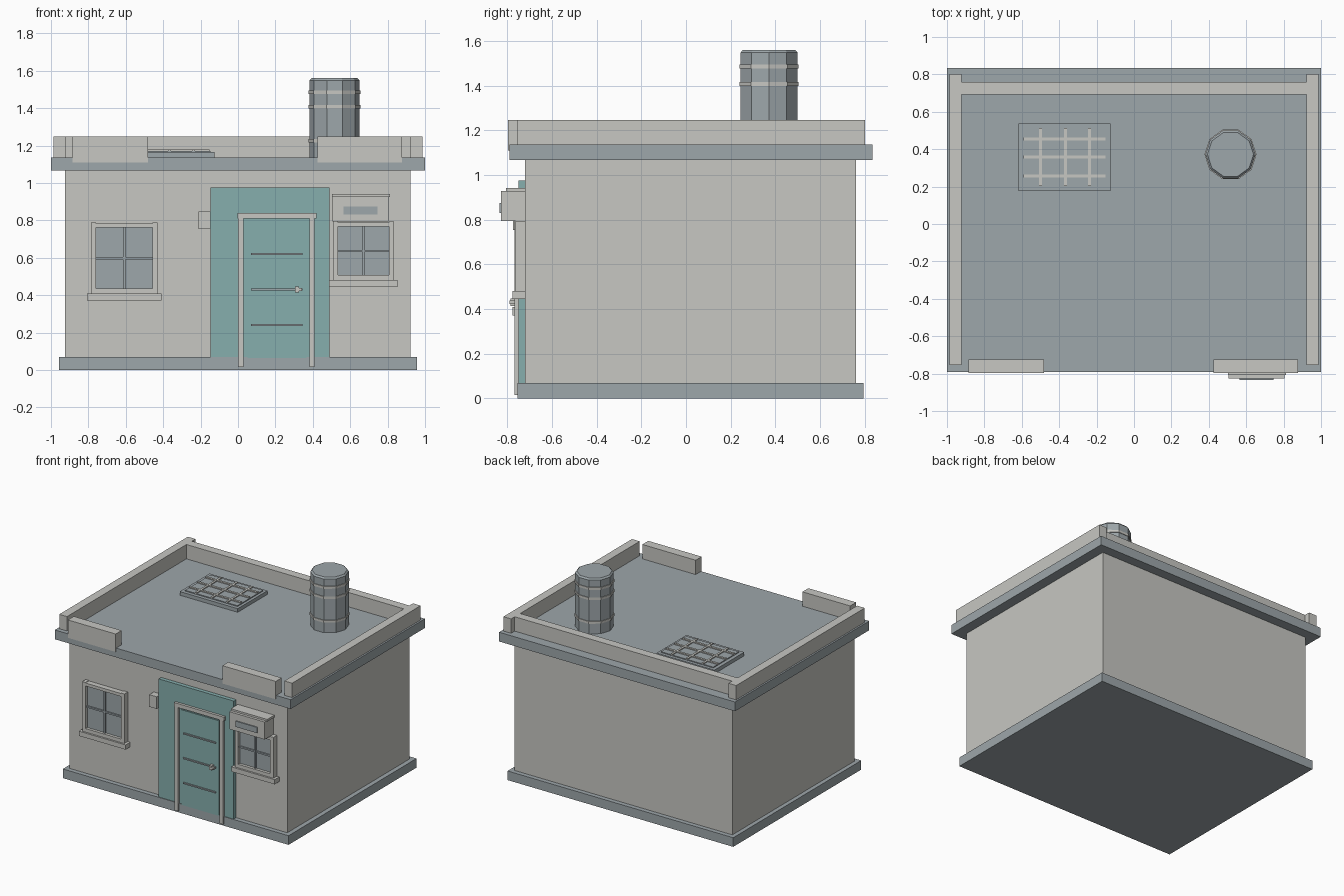
import bpy, bmesh, math

if "Cube" in bpy.data.objects:
    bpy.data.objects.remove(bpy.data.objects["Cube"])

def material(name, rgb):
    m = bpy.data.materials.new(name)
    m.diffuse_color = (*rgb, 1.0)
    m.use_nodes = True
    m.node_tree.nodes["Principled BSDF"].inputs["Base Color"].default_value = m.diffuse_color
    return m

CREAM = material("cream plaster", (0.57, 0.57, 0.54))
GREY = material("slate grey", (0.34, 0.385, 0.405))
TEAL = material("teal paint", (0.24, 0.425, 0.42))

def finish(name, bm, mat):
    me = bpy.data.meshes.new(name)
    bm.to_mesh(me)
    bm.free()
    me.materials.append(mat)
    ob = bpy.data.objects.new(name, me)
    bpy.context.collection.objects.link(ob)
    return ob

def box(name, x, y, z, mat):
    """Box from (min, max) ranges on each axis."""
    bm = bmesh.new()
    bmesh.ops.create_cube(bm, size=1)
    for v in bm.verts:
        v.co = [r[0] if c < 0 else r[1] for c, r in zip(v.co, (x, y, z))]
    return finish(name, bm, mat)

def drum(name, centre, rings, mat, sides=10):
    """Closed faceted solid from (radius, z) rings."""
    bm = bmesh.new()
    loops = []
    for r, z in rings:
        loops.append([bm.verts.new((centre[0] + r * math.cos(2 * math.pi * i / sides),
                                    centre[1] + r * math.sin(2 * math.pi * i / sides), z))
                      for i in range(sides)])
    for a, b in zip(loops, loops[1:]):
        for i in range(sides):
            j = (i + 1) % sides
            bm.faces.new((a[i], a[j], b[j], b[i]))
    bm.faces.new(loops[0][::-1])
    bm.faces.new(loops[-1])
    return finish(name, bm, mat)

WALL = -0.72  # front wall plane

# Main body
box("base_plinth", (-0.957, 0.957), (-0.755, 0.795), (0, 0.07), GREY)
box("walls", (-0.925, 0.922), (WALL, 0.76), (0.07, 1.066), CREAM)
box("roof_slab", (-1, 1), (-0.79, 0.835), (1.066, 1.137), GREY)

# Parapet around the roof, broken along the front
for side, s in (("left", -1), ("right", 1)):
    x = sorted((s * 0.922, s * 0.987))
    box(side + "_parapet", x, (-0.755, 0.802), (1.13, 1.247), CREAM)
box("back_parapet", (-0.922, 0.922), (0.692, 0.758), (1.13, 1.247), CREAM)
box("front_left_parapet", (-0.885, -0.48), (-0.796, -0.724), (1.11, 1.247), CREAM)
box("front_right_parapet", (0.425, 0.877), (-0.796, -0.724), (1.11, 1.247), CREAM)

# Water tank with bands
TANK = (0.516, 0.372)
drum("water_tank", TANK, [(0.134, 1.13), (0.134, 1.548), (0.123, 1.56)], GREY)
for i, z in enumerate((1.225, 1.407, 1.485)):
    drum(f"tank_band_{i}", TANK, [(0.139, z - 0.009), (0.139, z + 0.009)], CREAM)

# Roof panel with grid
box("roof_panel_frame", (-0.617, -0.126), (0.176, 0.537), (1.13, 1.165), GREY)
box("roof_panel_glass", (-0.59, -0.147), (0.203, 0.513), (1.16, 1.172), GREY)
for i, x in enumerate((-0.5, -0.366, -0.238)):
    box(f"panel_bar_long_{i}", (x - 0.008, x + 0.008), (0.203, 0.513), (1.165, 1.179), CREAM)
for i, y in enumerate((0.257, 0.357, 0.455)):
    box(f"panel_bar_cross_{i}", (-0.59, -0.152), (y - 0.008, y + 0.008), (1.165, 1.18), CREAM)

# Painted door surround, frame and door
box("door_surround", (-0.147, 0.489), (-0.75, WALL), (0.06, 0.975), TEAL)
box("door", (0.05, 0.367), (-0.757, WALL), (0.065, 0.794), TEAL)
box("left_door_jamb", (0.0, 0.03), (-0.768, WALL), (0.015, 0.815), CREAM)
box("right_door_jamb", (0.382, 0.41), (-0.768, WALL), (0.015, 0.815), CREAM)
box("door_lintel", (-0.004, 0.42), (-0.77, WALL), (0.81, 0.84), CREAM)
for i, z in enumerate((0.24, 0.43, 0.62)):
    box(f"door_groove_bar_{i}", (0.07, 0.345), (-0.767, -0.75), (z - 0.005, z + 0.005), GREY)
box("door_handle_plate", (0.304, 0.327), (-0.785, -0.75), (0.414, 0.447), CREAM)
box("door_handle_knob", (0.32, 0.342), (-0.79, -0.765), (0.423, 0.438), CREAM)

# Windows: frame bars around glass, mullions and sill
def window(name, x0, x1, z0, z1):
    t, front = 0.027, -0.762
    box(name + "_glass", (x0 + t, x1 - t), (-0.74, WALL), (z0 + t, z1 - t), GREY)
    box(name + "_frame_left", (x0, x0 + t), (front, WALL), (z0, z1), CREAM)
    box(name + "_frame_right", (x1 - t, x1), (front, WALL), (z0, z1), CREAM)
    box(name + "_frame_top", (x0 + t, x1 - t), (front, WALL), (z1 - t, z1 - 0.004), CREAM)
    box(name + "_frame_bottom", (x0 + t, x1 - t), (front, WALL), (z0, z0 + t), CREAM)
    xm, zm, h = (x0 + x1) / 2, (z0 + z1) / 2, 0.006
    box(name + "_mullion", (xm - h, xm + h), (-0.752, -0.735), (z0 + t, z1 - t), GREY)
    box(name + "_crossbar", (x0 + t, x1 - t), (-0.751, -0.735), (zm - h, zm + h), GREY)
    box(name + "_sill", (x0 - 0.02, x1 + 0.02), (-0.776, WALL), (z0 - 0.036, z0), CREAM)

window("left_window", -0.787, -0.43, 0.408, 0.788)
window("right_window", 0.507, 0.834, 0.48, 0.793)

# Box unit over the right window, with vent slot and set-back top
box("wall_unit", (0.505, 0.805), (-0.827, WALL), (0.794, 0.928), CREAM)
box("wall_unit_lid", (0.503, 0.812), (-0.806, WALL), (0.925, 0.942), CREAM)
box("wall_unit_slot", (0.564, 0.746), (-0.835, -0.826), (0.83, 0.874), GREY)

# Small box beside the door surround
box("door_side_box", (-0.21, -0.147), (-0.775, WALL), (0.754, 0.847), CREAM)
